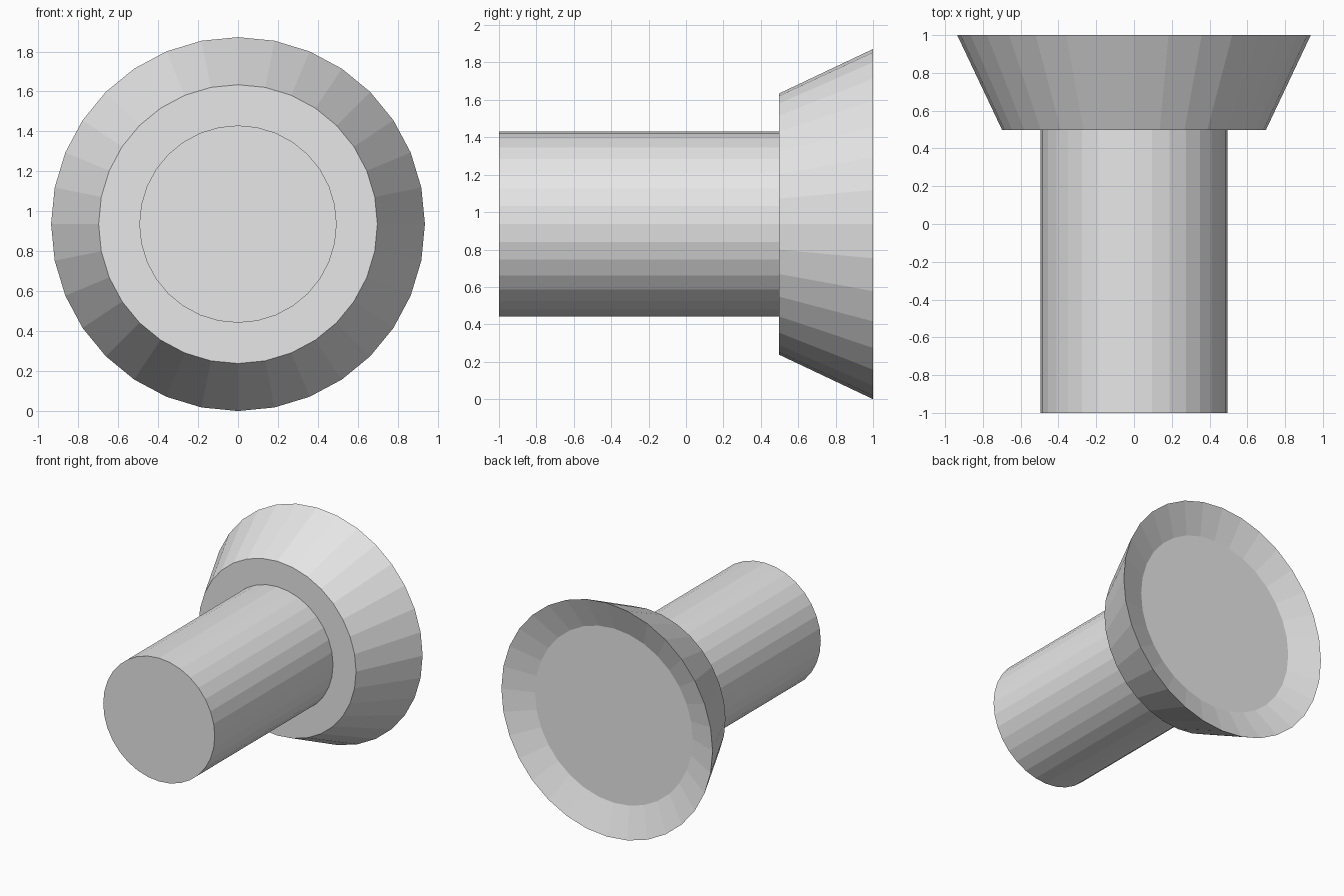
import bpy
import bmesh
from math import sin, cos, tau

SIDES = 32
AXIS_Z = 0.936

cube = bpy.data.objects.get("Cube")
if cube:
    bpy.data.objects.remove(cube, do_unlink=True)

grey = bpy.data.materials.new("plain_grey")
grey.use_nodes = True
grey.diffuse_color = (0.8, 0.8, 0.8, 1)
grey.node_tree.nodes["Principled BSDF"].inputs["Base Color"].default_value = (0.8, 0.8, 0.8, 1)


def turned_part(name, profile):
    """Turn (radius, y) points around the y axis and cap both ends."""
    bm = bmesh.new()
    rings = []
    for radius, y in profile:
        rings.append([bm.verts.new((radius * sin(tau * i / SIDES), y,
                                    radius * cos(tau * i / SIDES)))
                      for i in range(SIDES)])
    for a, b in zip(rings, rings[1:]):
        for i in range(SIDES):
            j = (i + 1) % SIDES
            bm.faces.new((a[i], a[j], b[j], b[i]))
    bm.faces.new(rings[0])
    bm.faces.new(rings[-1])
    bmesh.ops.recalc_face_normals(bm, faces=bm.faces)
    mesh = bpy.data.meshes.new(name)
    bm.to_mesh(mesh)
    bm.free()
    mesh.materials.append(grey)
    obj = bpy.data.objects.new(name, mesh)
    obj.location.z = AXIS_Z
    bpy.context.collection.objects.link(obj)
    return obj


# Straight round shaft
turned_part("shaft", [(0.494, -1), (0.494, 0.5)])

# Flared head with a shallow dished back
turned_part("flared_head", [(0.698, 0.497), (0.936, 1), (0.698, 0.913)])
